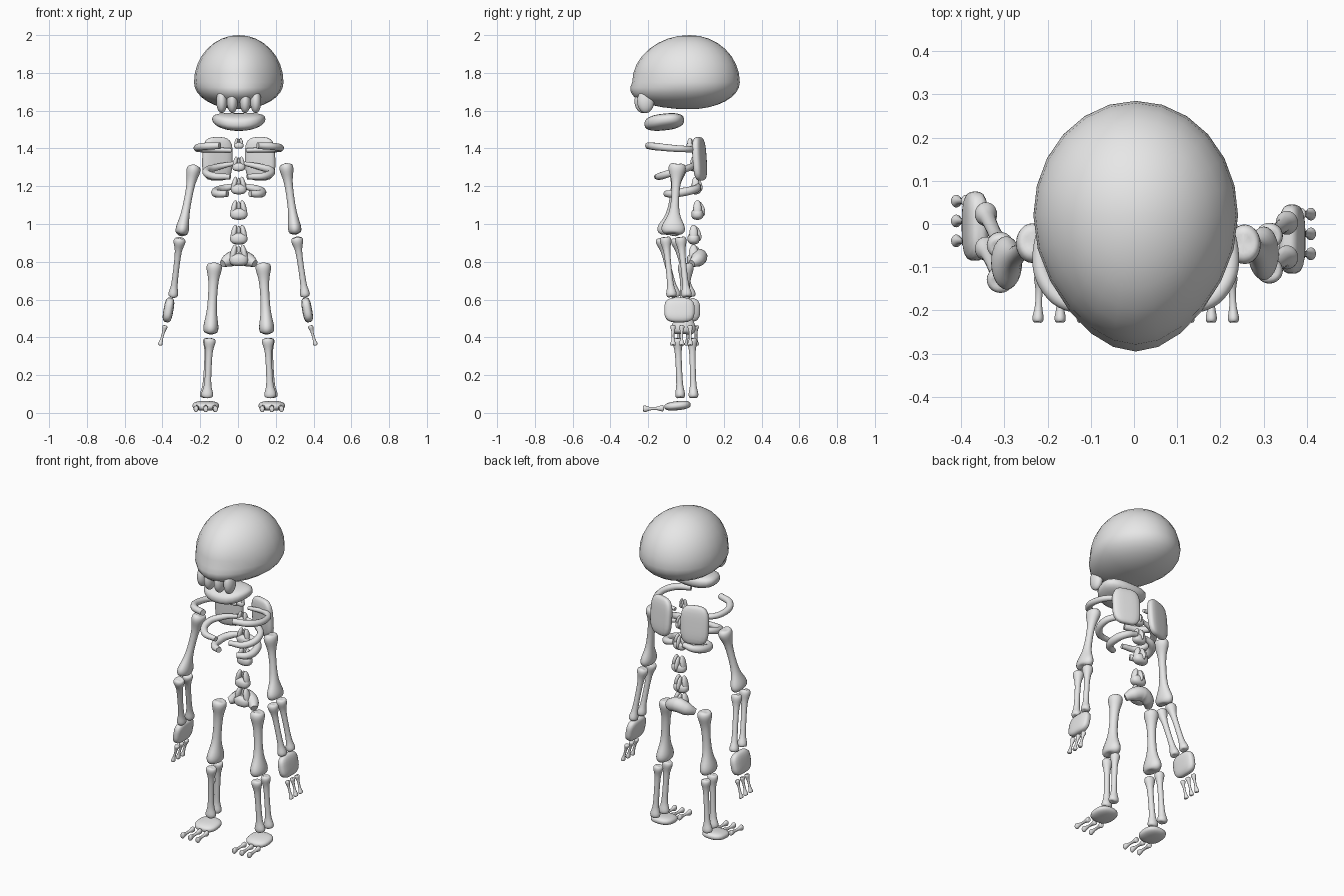
import bpy, bmesh, math
from mathutils import Vector, Euler

if "Cube" in bpy.data.objects:
    bpy.data.objects.remove(bpy.data.objects["Cube"])

bone_mat = bpy.data.materials.new("bone_grey")
bone_mat.use_nodes = True
GREY = (0.8, 0.8, 0.8, 1)
bone_mat.diffuse_color = GREY
bone_mat.node_tree.nodes["Principled BSDF"].inputs["Base Color"].default_value = GREY
MID = 0.004


def add(name, bm, subdiv=0):
    bmesh.ops.recalc_face_normals(bm, faces=bm.faces)
    for f in bm.faces:
        f.smooth = True
    me = bpy.data.meshes.new(name)
    bm.to_mesh(me)
    bm.free()
    me.materials.append(bone_mat)
    ob = bpy.data.objects.new(name, me)
    bpy.context.collection.objects.link(ob)
    if subdiv:
        ob.modifiers.new("smooth", 'SUBSURF').levels = subdiv
        ob.modifiers["smooth"].render_levels = subdiv
    return ob


def blob(name, center, radii, n=2, rot=(0, 0, 0), warp=None):
    """Rounded solid: n = 2 is an ellipsoid, larger n is boxier."""
    bm = bmesh.new()
    bmesh.ops.create_uvsphere(bm, u_segments=24, v_segments=16, radius=1)
    turn = Euler([math.radians(a) for a in rot]).to_matrix()
    for v in bm.verts:
        c = v.co / sum(abs(k) ** n for k in v.co) ** (1 / n)
        if warp:
            c = warp(c)
        v.co = turn @ Vector([k * r for k, r in zip(c, radii)]) + Vector(center)
    return add(name, bm)


# distance from the tip (in knuckle sizes) and swelling at that distance
KNUCKLE = [(0, .5), (.2, .85), (.6, 1), (1.1, .85), (1.8, .35), (2.8, 0)]


def bone(name, a, b, end_a, end_b, shaft, wide=(0, 1, 0)):
    """Long bone with two-lobed knuckles; ends are (thin, wide) radii."""
    a, b = Vector(a), Vector(b)
    axis = (b - a).normalized()
    w = Vector(wide)
    w = (w - axis * w.dot(axis)).normalized()
    t = axis.cross(w)
    bm = bmesh.new()
    rings = []
    for tip, out, (rt, rw), order in ((a, -axis, end_a, 1), (b, axis, end_b, -1)):
        size = (rt + rw) / 2
        for s, f in KNUCKLE[::order]:
            ring = []
            for i in range(12):
                ang = i * math.tau / 12
                x, y = math.cos(ang), math.sin(ang)
                if s < 0.5:
                    ru, rv = rt * f, rw * f
                else:
                    ru, rv = shaft + (rt - shaft) * f, shaft + (rw - shaft) * f
                dent = 0.3 * size * (1 - y * y) if s < 0.1 else 0
                ring.append(bm.verts.new(tip - out * (s * size + dent) + t * x * ru + w * y * rv))
            rings.append(ring)
    for r, q in zip(rings, rings[1:]):
        for i in range(12):
            j = (i + 1) % 12
            bm.faces.new((r[i], r[j], q[j], q[i]))
    bm.faces.new(rings[0])
    bm.faces.new(rings[-1])
    return add(name, bm, 1)


def tube(name, points, depth, radii):
    """Tapered curved bone swept along smooth points."""
    cu = bpy.data.curves.new(name, 'CURVE')
    cu.dimensions = '3D'
    cu.bevel_depth, cu.bevel_resolution, cu.resolution_u = depth, 4, 8
    cu.use_fill_caps = True
    sp = cu.splines.new('BEZIER')
    sp.bezier_points.add(len(points) - 1)
    for p, co, r in zip(sp.bezier_points, points, radii):
        p.co, p.radius = co, r
        p.handle_left_type = p.handle_right_type = 'AUTO'
    cu.materials.append(bone_mat)
    ob = bpy.data.objects.new(name, cu)
    bpy.context.collection.objects.link(ob)
    bpy.ops.object.select_all(action='DESELECT')
    ob.select_set(True)
    bpy.context.view_layer.objects.active = ob
    bpy.ops.object.convert(target='MESH')
    bpy.ops.object.shade_smooth()


# skull: egg-shaped dome, narrower and fuller at the face
def skull_shape(c):
    x, y, z = c
    if y < 0:
        x *= 1 - .15 * y * y
        y *= 1.15 * (1 + (.28 * -z if z < 0 else 0))
    return Vector((x, y, z * (1 if z > 0 else .57)))


blob("skull", (MID, .02, 1.75), (.237, .265, .25), warp=skull_shape)
for x in (-.09, -.034, .034, .09):
    blob("cheek_lobe", (MID + x, -.236 + abs(x) * .25, 1.65), (.029, .045, .063))


# jaw: rises at the corners and towards the back
def jaw_shape(c):
    x, y, z = c
    return Vector((x * (1 + .15 * y), y, z * .85 + .2 * y + .25 * x * x - .1))


blob("jaw", (MID, -.115, 1.545), (.137, .105, .052), n=2.6, warp=jaw_shape)

# spine: rounded body, two upright prongs and a rear spine
SPINE = [(1.425, .02, .55), (1.315, .04, .75), (1.20, .05, .9),
         (1.07, .06, 1), (.94, .04, 1), (.83, .04, 1.1)]
for z, y, k in SPINE:
    blob("vertebra_body", (MID, y, z - .018 * k), (.046 * k, .032 * k, .03 * k), n=2.5)
    for s in (-1, 1):
        blob("vertebra_prong", (MID + s * .026 * k, y, z + .012 * k),
             (.015 * k, .022 * k, .045 * k), rot=(0, -s * 12, 0))
    blob("vertebra_spine", (MID, y + .018 * k, z + .01 * k), (.012 * k, .02 * k, .042 * k), rot=(20, 0, 0))

# pelvis: thick arched bar
tube("pelvis", [(MID + x, y, z) for x, y, z in
                ((-.085, .03, .79), (-.05, .06, .81), (0, .07, .825), (.05, .06, .81), (.085, .03, .79))],
     .04, (.5, .95, 1.1, .95, .5))

# ribs: half-loops from the spine round to the front
RIBS = [([(.04, .04, 1.39), (.17, .03, 1.395), (.22, -.06, 1.40), (.19, -.16, 1.41), (.1, -.2, 1.415)],
         .018, (.6, .9, 1, 1.1, 1)),
        ([(.03, .04, 1.32), (.12, .02, 1.30), (.172, -.05, 1.28), (.14, -.13, 1.255), (.045, -.155, 1.25)],
         .018, (.6, 1, 1.1, 1.1, .8)),
        ([(.03, .065, 1.20), (.09, .05, 1.185), (.122, -.01, 1.17), (.11, -.075, 1.16), (.06, -.105, 1.16)],
         .021, (.7, 1, 1.1, 1, .8))]
for s in (-1, 1):
    for pts, depth, radii in RIBS:
        tube("rib", [(MID + s * x, y, z) for x, y, z in pts], depth, radii)
    blob("shoulder_blade", (MID + s * .113, .072, 1.345), (.082, .024, .115), n=3.5, rot=(4, 0, -s * 16))

# arms: shoulder, elbow, wrist and hand placed per side
ARMS = {"left": ((.252, -.045, 1.325), (.305, -.07, .94), (.357, -.035, .61), (.366, -.035, .545), 1),
        "right": ((-.23, -.04, 1.315), (-.302, -.095, .935), (-.345, -.012, .61), (-.368, -.005, .545), -1)}
for side, (shoulder, elbow, wrist, palm, s) in ARMS.items():
    bone(side + "_upper_arm", shoulder, elbow, (.04, .05), (.038, .068), .021)
    for dy in (-.04, .04):
        bone(side + "_forearm", (elbow[0] + s * .005, elbow[1] + dy, elbow[2] - .005),
             (wrist[0], wrist[1] + dy, wrist[2]), (.034, .033), (.028, .03), .016)
    blob(side + "_palm", palm, (.026, .08, .066), n=3.2, rot=(0, -s * 10, 0))
    for dy in (-.046, 0, .046):
        x, y = palm[0] + s * .016, palm[1] + dy + .012
        bone(side + "_finger", (x, y, .465), (x + s * .03, y, .355), (.015, .016), (.013, .016), .007)

# legs and feet
for s, side in ((-1, "right"), (1, "left")):
    def at(x, y, z):
        return (MID + s * x, y, z)

    bone(side + "_thigh", at(.128, 0, .80), at(.15, -.015, .41), (.044, .045), (.043, .07), .025)
    bone(side + "_shin", at(.153, -.045, .40), at(.168, -.03, .075), (.034, .03), (.034, .028), .017)
    bone(side + "_calf_bone", at(.16, .032, .40), at(.178, .04, .075), (.03, .03), (.032, .028), .016)
    blob(side + "_foot", at(.175, -.045, .038), (.07, .07, .024), n=2.6, rot=(6, 0, 0))
    for dx in (-.047, 0, .047):
        bone(side + "_toe", at(.175 + dx, -.115, .025), at(.175 + dx * 1.1, -.23, .021),
             (.018, .014), (.019, .014), .008, wide=(1, 0, 0))
